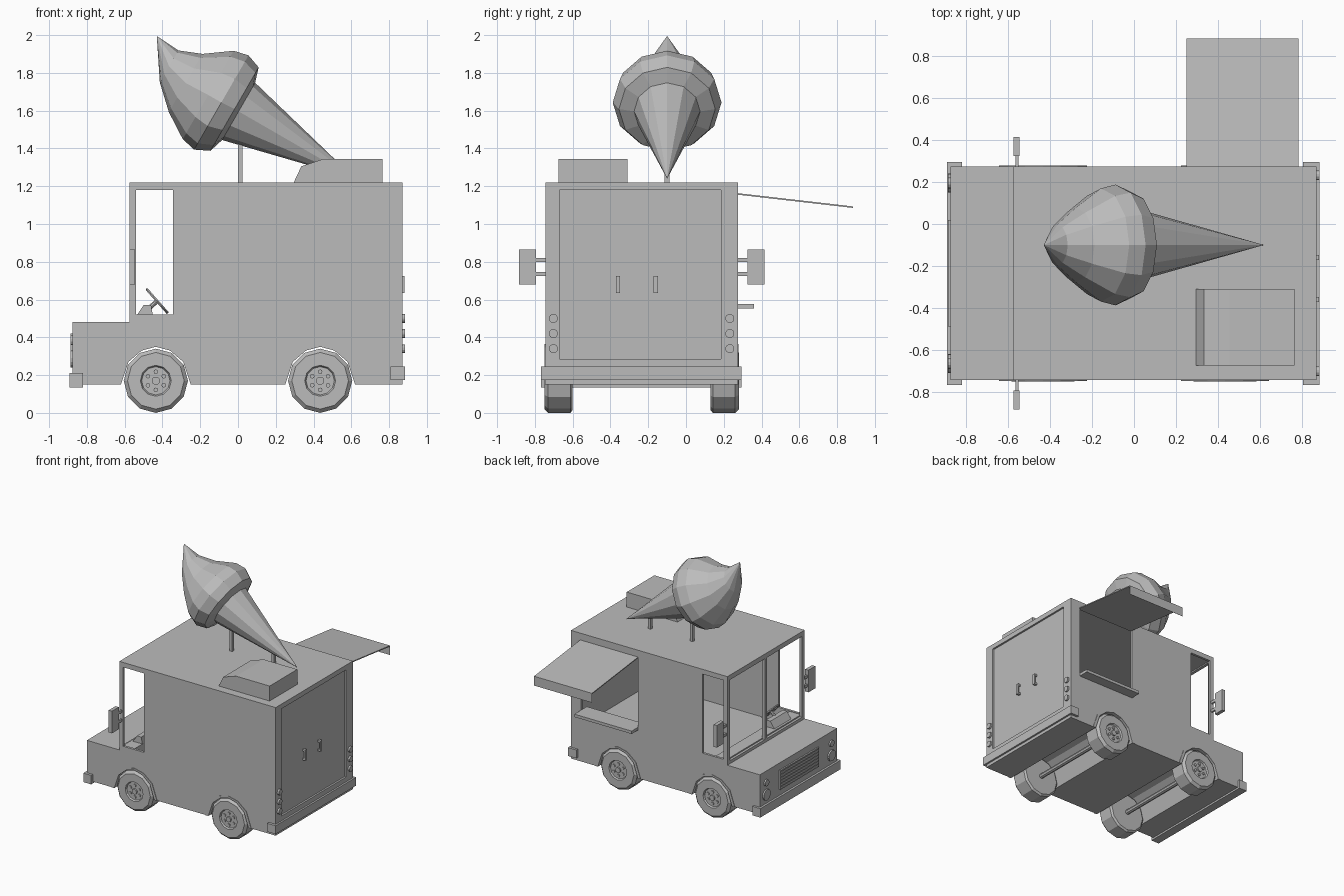
import bpy, bmesh, math
from mathutils import Vector

old = bpy.data.objects.get("Cube")
if old:
    bpy.data.objects.remove(old, do_unlink=True)

grey = bpy.data.materials.new("plain grey")
grey.use_nodes = True
grey.diffuse_color = (0.5, 0.5, 0.5, 1)
grey.node_tree.nodes["Principled BSDF"].inputs["Base Color"].default_value = (0.5, 0.5, 0.5, 1)

Y0, Y1 = -0.745, 0.275          # body sides
MID = (Y0 + Y1) / 2
AXLES = (-0.435, 0.435)
WHEEL_Z = 0.17


def finish(name, bm):
    bmesh.ops.recalc_face_normals(bm, faces=bm.faces)
    mesh = bpy.data.meshes.new(name)
    bm.to_mesh(mesh)
    bm.free()
    mesh.materials.append(grey)
    obj = bpy.data.objects.new(name, mesh)
    bpy.context.scene.collection.objects.link(obj)
    return obj


def prism(name, pts, y0, y1):
    """Extrude an (x, z) outline along y."""
    bm = bmesh.new()
    face = bm.faces.new([bm.verts.new((x, y0, z)) for x, z in pts])
    moved = bmesh.ops.extrude_face_region(bm, geom=[face])["geom"]
    verts = [g for g in moved if isinstance(g, bmesh.types.BMVert)]
    bmesh.ops.translate(bm, verts=verts, vec=(0, y1 - y0, 0))
    return finish(name, bm)


def box(name, x, y, z):
    return prism(name, [(x[0], z[0]), (x[1], z[0]), (x[1], z[1]), (x[0], z[1])], *y)


def lathe(name, origin, axis, side, rings, n):
    """Rings are (distance, radius, sideways shift) along the axis."""
    o, d, u = Vector(origin), Vector(axis).normalized(), Vector(side).normalized()
    v = d.cross(u)
    bm = bmesh.new()
    loops = []
    for s, r, shift in rings:
        c = o + d * s + u * shift
        if r == 0:
            loops.append([bm.verts.new(c)] * n)
        else:
            turn = [2 * math.pi * k / n for k in range(n)]
            loops.append([bm.verts.new(c + (u * math.cos(a) + v * math.sin(a)) * r) for a in turn])
    for a, b in zip(loops, loops[1:]):
        for k in range(n):
            m = (k + 1) % n
            bm.faces.new(list(dict.fromkeys((a[k], a[m], b[m], b[k]))))
    return finish(name, bm)


def rod(name, a, b, r, n=12):
    d = Vector(b) - Vector(a)
    side = d.orthogonal()
    return lathe(name, a, d, side, [(0, 0, 0), (0, r, 0), (d.length, r, 0), (d.length, 0, 0)], n)


def cut(obj, cutter):
    cutter.hide_render = True
    mod = obj.modifiers.new("cut", "BOOLEAN")
    mod.operation = "DIFFERENCE"
    mod.solver = "EXACT"
    mod.object = cutter
    bpy.context.view_layer.objects.active = obj
    bpy.ops.object.modifier_apply(modifier=mod.name)
    bpy.data.objects.remove(cutter, do_unlink=True)


def arch(cx, half):
    left = [(cx - dx, z) for dx, z in half]
    return left + [(cx + dx, z) for dx, z in reversed(half[:-1])]


# Body with wheel arches, hollow cabin and openings
ARCH_IN = [(0.185, 0.15), (0.145, 0.27), (0.075, 0.33), (0, 0.35)]
ARCH_OUT = [(0.21, 0.15), (0.165, 0.28), (0.085, 0.345), (0, 0.365)]
outline = [(-0.875, 0.15)]
for ax in AXLES:
    outline += arch(ax, ARCH_IN)
outline += [(0.87, 0.15), (0.87, 1.22), (-0.575, 1.22), (-0.575, 0.48), (-0.875, 0.48)]
body = prism("body", outline, Y0, Y1)
cut(body, box("cabin_cutter", (-0.55, 0.835), (Y0 + 0.02, Y1 - 0.02), (0.40, 1.19)))
cut(body, box("door_cutter", (-0.54, -0.345), (Y0 - 0.1, Y1 + 0.1), (0.52, 1.18)))
cut(body, box("hatch_cutter", (0.25, 0.78), (Y1 - 0.1, Y1 + 0.1), (0.575, 1.16)))
cut(body, box("rear_panel_cutter", (0.855, 0.95), (-0.67, 0.185), (0.285, 1.18)))
for pane in ((-0.71, MID - 0.015), (MID + 0.015, 0.24)):
    cut(body, box("windshield_cutter", (-0.65, -0.5), pane, (0.505, 1.18)))

# Wheel arch trims
for ax in AXLES:
    for y in (Y0, Y1):
        prism("arch_trim", arch(ax, ARCH_OUT) + arch(ax, ARCH_IN)[::-1], y - 0.004, y + 0.004)

# Wheels, lug nuts and axles
TYRE = [(0, 0, 0), (0, 0.155, 0), (0.012, 0.17, 0), (0.13, 0.17, 0), (0.15, 0.15, 0),
        (0.15, 0.082, 0), (0.138, 0.075, 0), (0.138, 0, 0)]
for ax in AXLES:
    rod("axle", (ax, Y0 + 0.1, WHEEL_Z), (ax, Y1 - 0.1, WHEEL_Z), 0.02, 8)
    for s in (-1, 1):
        y = MID + s * 0.365
        lathe("wheel", (ax, y, WHEEL_Z), (0, s, 0), (0, 0, 1), TYRE, 12)
        rod("hub_cap", (ax, y + s * 0.13, WHEEL_Z), (ax, y + s * 0.15, WHEEL_Z), 0.022)
        for k in range(6):
            a = k * math.pi / 3
            x, z = ax + 0.048 * math.sin(a), WHEEL_Z + 0.048 * math.cos(a)
            rod("lug_nut", (x, y + s * 0.13, z), (x, y + s * 0.146, z), 0.012, 8)

# Bumpers
box("front_bumper", (-0.893, -0.82), (Y0 - 0.022, Y1 + 0.02), (0.135, 0.21))
box("rear_bumper", (0.807, 0.885), (Y0 - 0.022, Y1 + 0.02), (0.175, 0.245))

# Grille with slats
GY = (-0.49, 0.02)
box("grille_back", (-0.878, -0.87), GY, (0.26, 0.42))
for k in range(7):
    z = 0.26 + k * 0.025
    box("grille_slat", (-0.887, -0.87), GY, (z, z + 0.011))
for y in (GY[0], GY[1] - 0.01):
    box("grille_side", (-0.887, -0.87), (y, y + 0.01), (0.26, 0.42))

# Lights, rear handles and side mirrors
for s in (-1, 1):
    y = MID + s * 0.43
    rod("headlight", (-0.87, y, 0.285), (-0.888, y, 0.285), 0.045, 14)
    rod("indicator", (-0.87, y, 0.385), (-0.888, y, 0.385), 0.027)
    for z in (0.34, 0.42, 0.5):
        y = MID + s * 0.467
        rod("rear_light", (0.865, y, z), (0.885, y, z), 0.024)
    y = MID - 0.025 + s * 0.1
    box("handle_grip", (0.872, 0.882), (y - 0.011, y + 0.011), (0.635, 0.725))
    for z in (0.635, 0.71):
        box("handle_mount", (0.85, 0.875), (y - 0.011, y + 0.011), (z, z + 0.015))
    ys = sorted((MID + s * 0.56, MID + s * 0.65))
    box("mirror", (-0.575, -0.545), ys, (0.68, 0.865))
    for z in (0.735, 0.81):
        arm = sorted((MID + s * 0.5, MID + s * 0.57))
        box("mirror_arm", (-0.566, -0.55), arm, (z - 0.011, z + 0.011))

# Dashboard and steering wheel
box("dashboard", (-0.555, -0.45), (Y0 + 0.015, Y1 - 0.015), (0.40, 0.515))
prism("instrument_hood", [(-0.54, 0.51), (-0.5, 0.57), (-0.46, 0.57), (-0.45, 0.51)], -0.62, -0.4)
tilt = Vector((-0.75, 0, -0.66))
centre = Vector((-0.428, -0.51, 0.592))
bpy.ops.mesh.primitive_torus_add(location=centre, rotation=tilt.to_track_quat("Z", "Y").to_euler(),
                                 major_radius=0.08, minor_radius=0.008,
                                 major_segments=16, minor_segments=6)
ring = bpy.context.object
ring.name = "steering_wheel"
ring.data.materials.append(grey)
rod("steering_column", centre, centre + tilt * 0.1, 0.012, 8)
for a in (Vector((0, 0.08, 0)), Vector((0.66, 0, -0.75)) * 0.08):
    rod("steering_spoke", centre - a, centre + a, 0.006, 6)

# Serving hatch awning with hanging lip, and counter
awning = box("awning", (0.25, 0.785), (Y1 - 0.005, 0.885), (1.155, 1.163))
for v in awning.data.vertices:
    v.co.z -= 0.07 * (v.co.y - Y1) / (0.885 - Y1)
box("awning_lip", (0.25, 0.785), (0.883, 0.885), (1.015, 1.09))
box("serving_counter", (0.25, 0.78), (Y1 - 0.08, 0.36), (0.553, 0.577))

# Roof vent
prism("roof_vent", [(0.295, 1.21), (0.295, 1.22), (0.335, 1.305), (0.455, 1.345),
                    (0.765, 1.345), (0.765, 1.21)], -0.675, -0.31)

# Ice cream cone leaning on the roof, with two posts
tip, axis, up = (0.62, -0.1, 1.24), (-0.866, 0, 0.5), (0.5, 0, 0.866)
lathe("cone", tip, axis, up, [(0, 0, 0), (0.712, 0.175, 0), (0.72, 0, 0)], 12)
lathe("ice_cream_swirl", tip, axis, up,
      [(0.712, 0, 0), (0.712, 0.175, 0), (0.737, 0.255, 0), (0.815, 0.288, -0.005),
       (0.895, 0.27, -0.005), (1.03, 0.178, -0.01), (1.15, 0.098, 0.022), (1.287, 0, 0.129)], 12)
for x, top in ((0.012, 1.52), (0.4, 1.36)):
    box("cone_post", (x - 0.013, x + 0.013), (-0.113, -0.087), (1.2, top))
